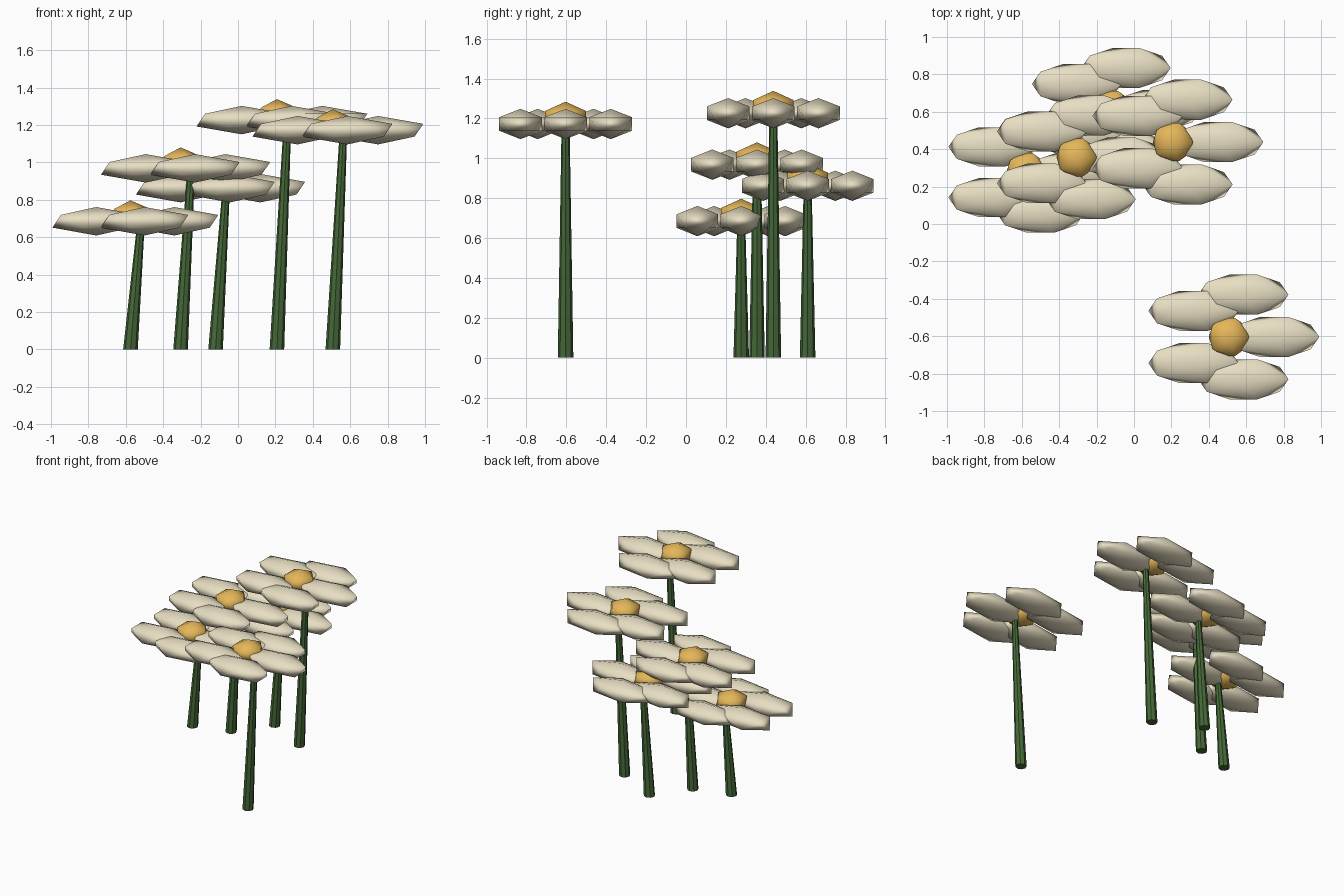
import bpy
from math import cos, sin, radians

if "Cube" in bpy.data.objects:
    bpy.data.objects.remove(bpy.data.objects["Cube"])


def material(name, rgb):
    m = bpy.data.materials.new(name)
    m.diffuse_color = (*rgb, 1)
    m.use_nodes = True
    m.node_tree.nodes["Principled BSDF"].inputs["Base Color"].default_value = m.diffuse_color
    return m


GREEN = material("stem_green", (0.06, 0.14, 0.04))
CREAM = material("petal_cream", (0.80, 0.73, 0.54))
GOLD = material("centre_gold", (0.78, 0.47, 0.10))


def blob(name, loc, scale, mat):
    """Low-poly squashed icosphere, smooth shaded."""
    bpy.ops.mesh.primitive_ico_sphere_add(subdivisions=1, radius=1, location=loc)
    ob = bpy.context.object
    ob.name = name
    ob.scale = scale
    ob.data.materials.append(mat)
    bpy.ops.object.shade_smooth()


def stem(name, x, y, height, lean):
    """Tapered stem, sheared so that its foot stays flat on the ground."""
    bpy.ops.mesh.primitive_cone_add(vertices=8, radius1=0.039, radius2=0.02,
                                    depth=height, location=(x, y, height / 2))
    ob = bpy.context.object
    ob.name = name
    for v in ob.data.vertices:
        v.co.x += lean * (v.co.z / height + 0.5)
    ob.data.materials.append(GREEN)


# Each flower: x, y, height of the petal ring, size
FLOWERS = [
    (-0.575, 0.277, 0.685, 0.97),
    (-0.307, 0.356, 0.968, 0.99),
    (-0.120, 0.610, 0.862, 0.99),
    (0.208, 0.438, 1.226, 1.0),
    (0.507, -0.604, 1.172, 1.0),
]

for n, (x, y, z, k) in enumerate(FLOWERS, 1):
    stem(f"stem_{n}", x, y, z, 0.057)
    # Five petals around the centre, all stretched along x
    for i in range(5):
        a = radians(72 * i)
        d = 0.238 * k
        blob(f"petal_{n}_{i + 1}", (x + 0.004 + d * cos(a), y + d * sin(a), z),
             (0.27 * k, 0.126 * k, 0.076), CREAM)
    # Domed flower centre
    blob(f"flower_centre_{n}", (x, y, z + 0.028), (0.12, 0.12, 0.084), GOLD)
